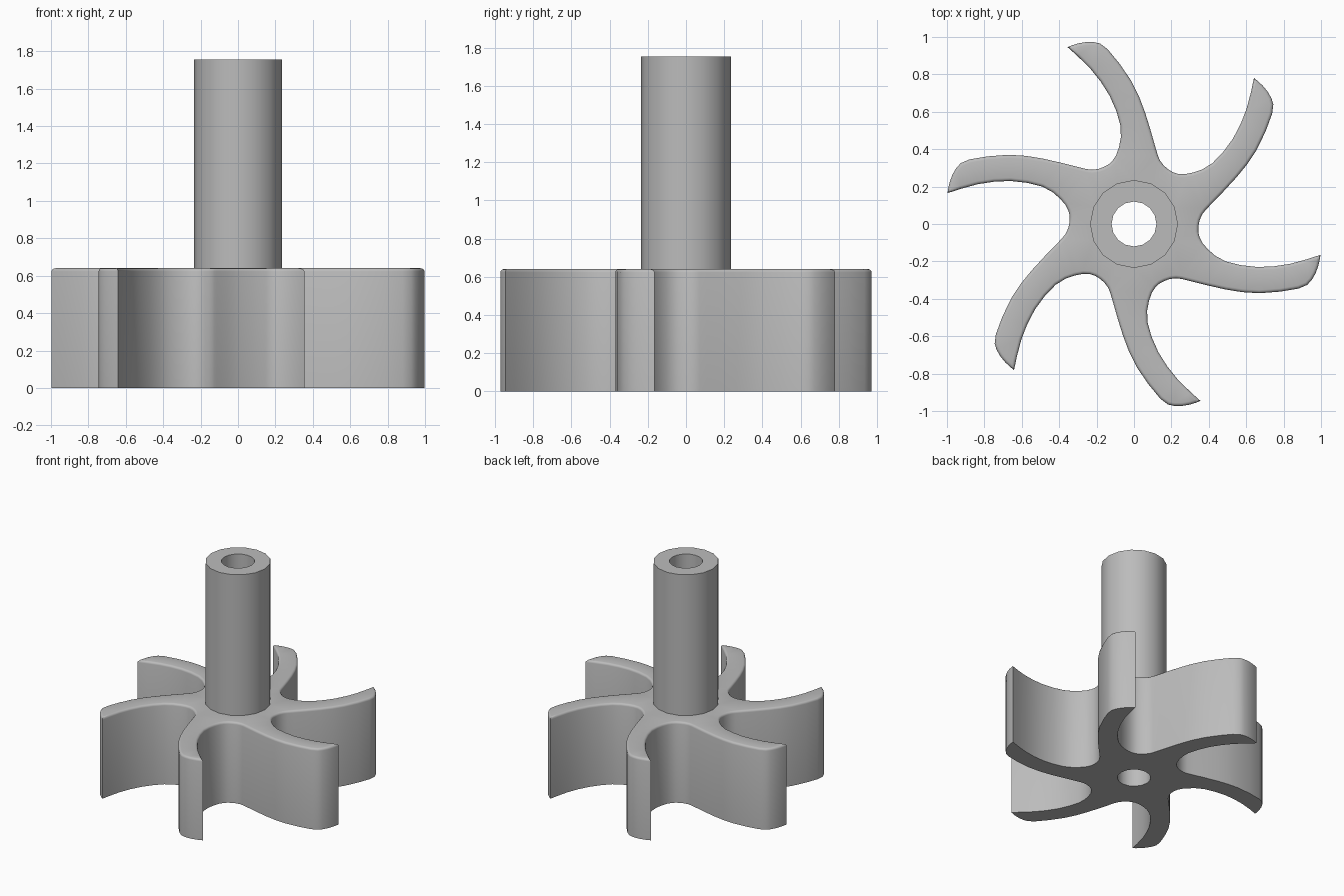
import bpy, bmesh, math
from mathutils import Vector, Matrix

cube = bpy.data.objects.get("Cube")
if cube:
    bpy.data.objects.remove(cube, do_unlink=True)

BLADES = 6
BODY_TOP, SHAFT_TOP = 0.64, 1.755
BORE_R, SHAFT_R, SIDES = 0.12, 0.235, 16

grey = bpy.data.materials.new("plain grey")
grey.use_nodes = True
colour = (0.5, 0.5, 0.5, 1)
grey.diffuse_color = colour
grey.node_tree.nodes["Principled BSDF"].inputs["Base Color"].default_value = colour

# One blade: root fillet, hollow side, pointed tip, rounded side, back to the root
BLADE = [(0.345, -0.01), (0.35, -0.07), (0.395, -0.135), (0.49, -0.2),
         (0.66, -0.23), (0.835, -0.213), (0.997, -0.165),
         (0.985, -0.225), (0.95, -0.3), (0.88, -0.345), (0.67, -0.37),
         (0.49, -0.35), (0.3, -0.305), (0.225, -0.29)]
TIP = 6


def blade_outline():
    """Repeat the blade around the axis and add a smooth midpoint to each span."""
    n = len(BLADE)
    pts = []
    for k in range(BLADES):
        turn = Matrix.Rotation(-k * math.tau / BLADES, 2)
        pts += [turn @ Vector(p) for p in BLADE]
    out = []
    for i, b in enumerate(pts):
        a, c, d = pts[i - 1], pts[(i + 1) % len(pts)], pts[(i + 2) % len(pts)]
        if i % n == TIP:
            a = b
        if (i + 1) % n == TIP:
            d = c
        out += [b, (9 * (b + c) - a - d) / 16]
    return out


def circle(r):
    return [Vector((r * math.cos(t), r * math.sin(t)))
            for t in (i * math.tau / SIDES for i in range(SIDES))]


def ring(bm, pts, z):
    verts = [bm.verts.new((p.x, p.y, z)) for p in pts]
    edges = [bm.edges.new((v, verts[(i + 1) % len(verts)]))
             for i, v in enumerate(verts)]
    return verts, edges


def wall(bm, low, high):
    n = len(low[0])
    for i in range(n):
        j = (i + 1) % n
        bm.faces.new((low[0][i], low[0][j], high[0][j], high[0][i]))


def finish(bm, name):
    bmesh.ops.recalc_face_normals(bm, faces=bm.faces)
    mesh = bpy.data.meshes.new(name)
    bm.to_mesh(mesh)
    bm.free()
    mesh.materials.append(grey)
    obj = bpy.data.objects.new(name, mesh)
    bpy.context.collection.objects.link(obj)
    bpy.ops.object.select_all(action="DESELECT")
    obj.select_set(True)
    bpy.context.view_layer.objects.active = obj
    bpy.ops.object.shade_smooth_by_angle(angle=math.radians(35))


# Bladed body: flat underside with the bore, top open where the shaft rises
bm = bmesh.new()
outline = blade_outline()
low, high = ring(bm, outline, 0), ring(bm, outline, BODY_TOP)
bore, collar = ring(bm, circle(BORE_R), 0), ring(bm, circle(SHAFT_R), BODY_TOP)
wall(bm, low, high)
bmesh.ops.triangle_fill(bm, edges=low[1] + bore[1], use_beauty=True, normal=(0, 0, -1))
bmesh.ops.triangle_fill(bm, edges=high[1] + collar[1], use_beauty=True, normal=(0, 0, 1))
bmesh.ops.recalc_face_normals(bm, faces=bm.faces)
bmesh.ops.bevel(bm, geom=high[1], offset=0.02, segments=3, profile=0.5,
                affect="EDGES", clamp_overlap=True)
finish(bm, "bladed_body")

# Hollow shaft: outer wall above the body, bore right through
bm = bmesh.new()
foot, rim = ring(bm, circle(SHAFT_R), BODY_TOP), ring(bm, circle(SHAFT_R), SHAFT_TOP)
bore_low, bore_top = ring(bm, circle(BORE_R), 0), ring(bm, circle(BORE_R), SHAFT_TOP)
wall(bm, foot, rim)
wall(bm, rim, bore_top)
wall(bm, bore_top, bore_low)
finish(bm, "hollow_shaft")
